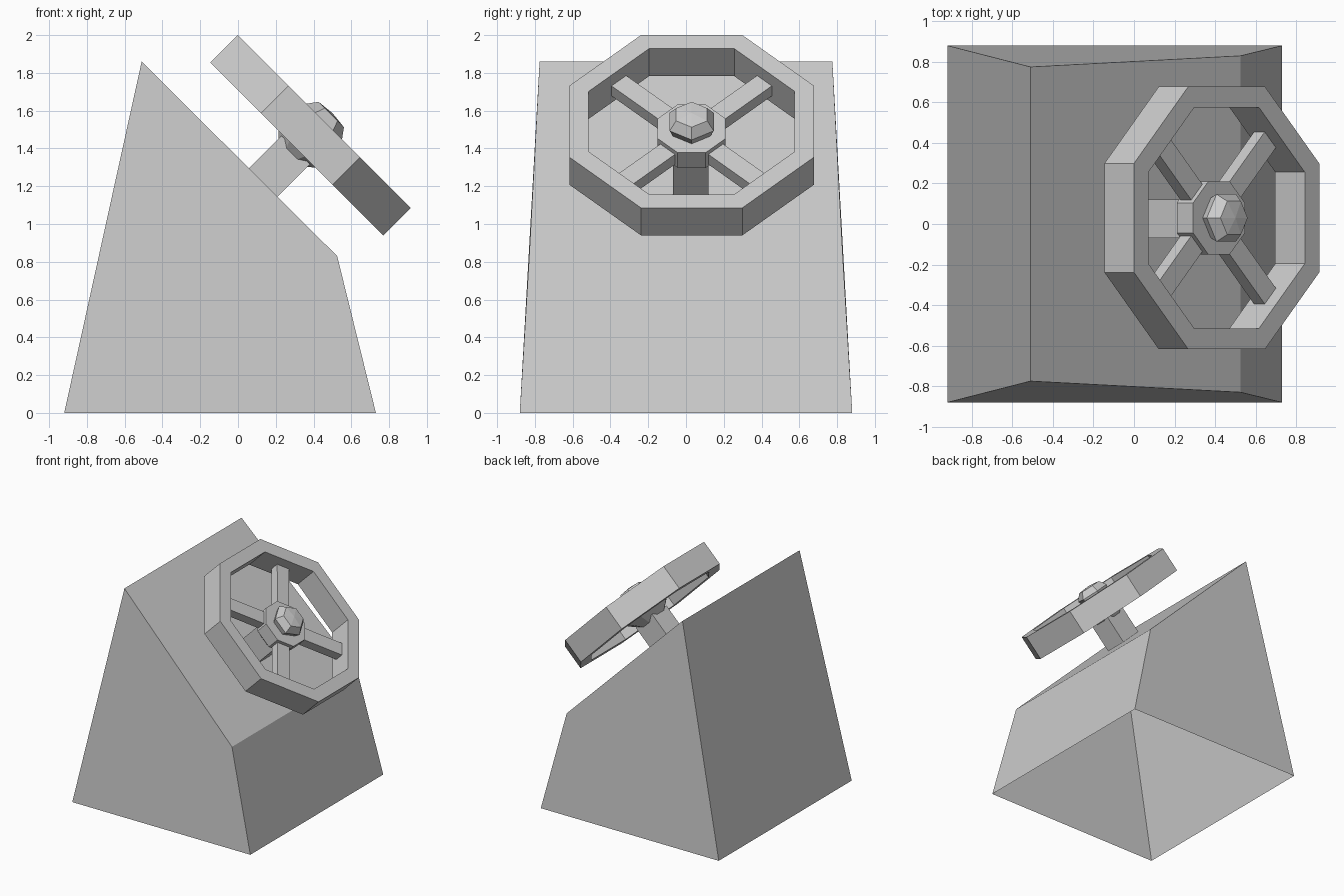
import bpy, bmesh
from math import cos, sin, pi, radians
from mathutils import Matrix

cube = bpy.data.objects.get("Cube")
if cube:
    bpy.data.objects.remove(cube, do_unlink=True)

# Single material
grey = bpy.data.materials.new("plain grey")
grey.use_nodes = True
colour = (0.6, 0.6, 0.6, 1)
grey.diffuse_color = colour
grey.node_tree.nodes["Principled BSDF"].inputs["Base Color"].default_value = colour

# Wheel frame: local z is the wheel axis, tilted toward +x
WHEEL = Matrix.Translation((0.384, 0.03, 1.47)) @ Matrix.Rotation(radians(45), 4, 'Y')


def finish(name, bm, matrix=Matrix()):
    bmesh.ops.recalc_face_normals(bm, faces=bm.faces)
    mesh = bpy.data.meshes.new(name)
    bm.to_mesh(mesh)
    bm.free()
    mesh.materials.append(grey)
    obj = bpy.data.objects.new(name, mesh)
    obj.matrix_world = matrix
    bpy.context.collection.objects.link(obj)
    return obj


def lathe(name, profile, sides, phase, ring=False):
    """Faceted turned part; profile holds (radius, height) pairs."""
    bm = bmesh.new()
    loops = []
    for r, z in profile:
        angles = [2 * pi * i / sides + phase for i in range(sides)]
        loops.append([bm.verts.new((r * cos(a), r * sin(a), z)) for a in angles])
    pairs = list(zip(loops, loops[1:]))
    if ring:
        pairs.append((loops[-1], loops[0]))
    else:
        bm.faces.new(loops[0])
        bm.faces.new(loops[-1])
    for a, b in pairs:
        for i in range(sides):
            j = (i + 1) % sides
            bm.faces.new((a[i], a[j], b[j], b[i]))
    bmesh.ops.remove_doubles(bm, verts=bm.verts, dist=0.0005)
    return finish(name, bm, WHEEL)


def box(name, size, centre, turn=0):
    bm = bmesh.new()
    place = Matrix.Rotation(turn, 4, 'Z') @ Matrix.Translation(centre)
    bmesh.ops.create_cube(bm, size=1, matrix=place @ Matrix.Diagonal((*size, 1)))
    return finish(name, bm, WHEEL)


# Pedestal: tapered wedge, open underneath
bm = bmesh.new()
outline = [(-0.92, 0, 0.88), (-0.51, 1.86, 0.775), (0.525, 0.83, 0.83), (0.73, 0, 0.88)]
near = [bm.verts.new((x, -w, z)) for x, z, w in outline]
far = [bm.verts.new((x, w, z)) for x, z, w in outline]
bm.faces.new(near)
bm.faces.new(far)
for i in range(3):
    bm.faces.new((near[i], near[i + 1], far[i + 1], far[i]))
finish("pedestal", bm)

# Octagonal rim
k = 1 / cos(pi / 8)
outer, inner, half = 0.647 * k, 0.545 * k, 0.103
lathe("wheel_rim", [(outer, -half), (outer, half), (inner, half), (inner, -half)],
      8, pi / 8, ring=True)

# Hub with tapered back, and faceted knob
lathe("wheel_hub", [(0.1, -0.145), (0.18 * k, -0.064), (0.18 * k, 0.05)], 8, pi / 8)
lathe("hub_knob", [(0.11, 0.04), (0.135, 0.1), (0.095, 0.155), (0, 0.165)], 6, 0)

# Four diagonal spokes
for i in range(4):
    box("spoke_%d" % (i + 1), (0.4, 0.11, 0.075), (0.345, 0, -0.015), pi / 4 + i * pi / 2)

# Square shaft joining the wheel to the sloped face
box("shaft", (0.215, 0.19, 0.25), (0, -0.005, -0.235))
